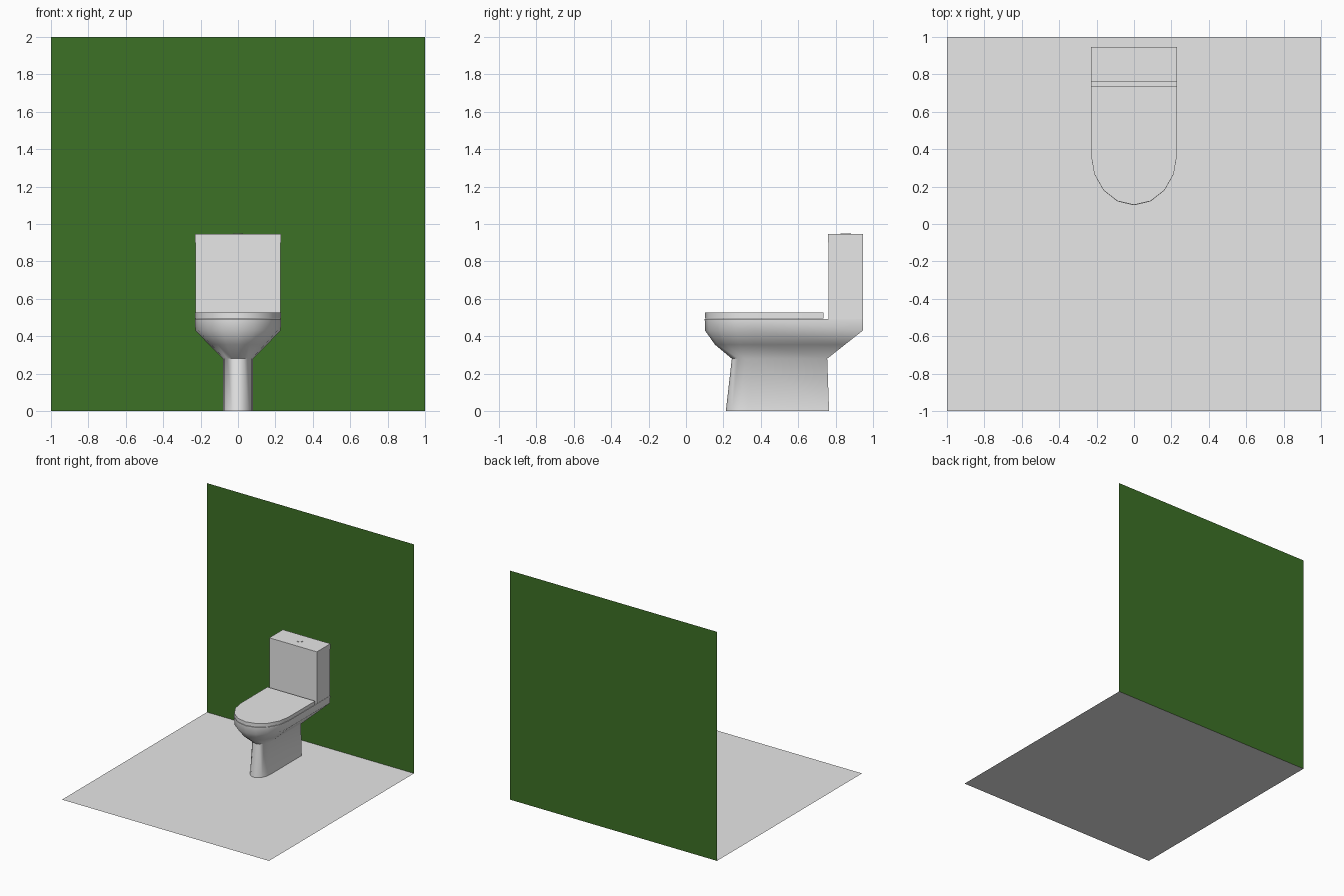
import bpy, bmesh, math
from mathutils import Vector

if "Cube" in bpy.data.objects:
    bpy.data.objects.remove(bpy.data.objects["Cube"])


def material(name, rgb):
    m = bpy.data.materials.new(name)
    m.diffuse_color = (*rgb, 1)
    m.use_nodes = True
    m.node_tree.nodes["Principled BSDF"].inputs["Base Color"].default_value = m.diffuse_color
    return m


WHITE = material("pale_grey", (0.8, 0.8, 0.8))
GREEN = material("wall_green", (0.046, 0.165, 0.019))


def finish(name, bm, mat, smooth=None, fix=True):
    if fix:
        bmesh.ops.recalc_face_normals(bm, faces=bm.faces)
    me = bpy.data.meshes.new(name)
    bm.to_mesh(me)
    bm.free()
    me.materials.append(mat)
    ob = bpy.data.objects.new(name, me)
    bpy.context.collection.objects.link(ob)
    if smooth:
        bpy.ops.object.select_all(action='DESELECT')
        ob.select_set(True)
        bpy.context.view_layer.objects.active = ob
        bpy.ops.object.shade_smooth_by_angle(angle=math.radians(smooth))
    return ob


def d_outline(z, hw, front, start, back, n=8):
    """D-shaped section: square back, half-ellipse front."""
    pts = [(hw, back, z)]
    for i in range(n + 1):
        a = math.pi * i / n
        pts.append((hw * math.cos(a), start - (start - front) * math.sin(a), z))
    pts.append((-hw, back, z))
    return pts


def loft(name, sections, mat, smooth, n=8):
    bm = bmesh.new()
    rings = [[bm.verts.new(p) for p in d_outline(*s, n=n)] for s in sections]
    for a, b in zip(rings, rings[1:]):
        for i in range(len(a)):
            j = (i + 1) % len(a)
            bm.faces.new((a[i], a[j], b[j], b[i]))
    bm.faces.new(rings[0])
    bm.faces.new(rings[-1])
    return finish(name, bm, mat, smooth)


def box(name, lo, hi, mat):
    bm = bmesh.new()
    bmesh.ops.create_cube(bm, size=1)
    lo, hi = Vector(lo), Vector(hi)
    for v in bm.verts:
        v.co = (lo + hi) / 2 + v.co * (hi - lo)
    return finish(name, bm, mat)


def plane(name, pts, mat):
    bm = bmesh.new()
    bm.faces.new([bm.verts.new(p) for p in pts])
    return finish(name, bm, mat, fix=False)


# Room
plane("floor", [(-1, -1, 0), (1, -1, 0), (1, 1, 0), (-1, 1, 0)], WHITE)
plane("wall", [(-1, 1, 0), (1, 1, 0), (1, 1, 2), (-1, 1, 2)], GREEN)

# Pedestal and bowl: z, half width, front y, start of curve, back y
loft("bowl_and_pedestal", [
    (0.00, 0.08, 0.213, 0.33, 0.765),
    (0.28, 0.08, 0.245, 0.36, 0.755),
    (0.355, 0.155, 0.155, 0.365, 0.85),
    (0.43, 0.228, 0.102, 0.37, 0.945),
    (0.493, 0.23, 0.10, 0.37, 0.945),
], WHITE, 50)

# Seat lid
loft("seat", [(0.496, 0.23, 0.102, 0.37, 0.735),
              (0.527, 0.23, 0.102, 0.37, 0.735)], WHITE, 30)

# Tank with lid and flush button
box("tank", (-0.228, 0.762, 0.49), (0.228, 0.945, 0.90), WHITE)
box("tank_lid", (-0.23, 0.76, 0.90), (0.23, 0.947, 0.947), WHITE)
bm = bmesh.new()
bmesh.ops.create_cone(bm, cap_ends=True, segments=16, radius1=0.028,
                      radius2=0.028, depth=0.01)
bmesh.ops.translate(bm, verts=bm.verts, vec=(0, 0.855, 0.945))
finish("flush_button", bm, WHITE, 30)
